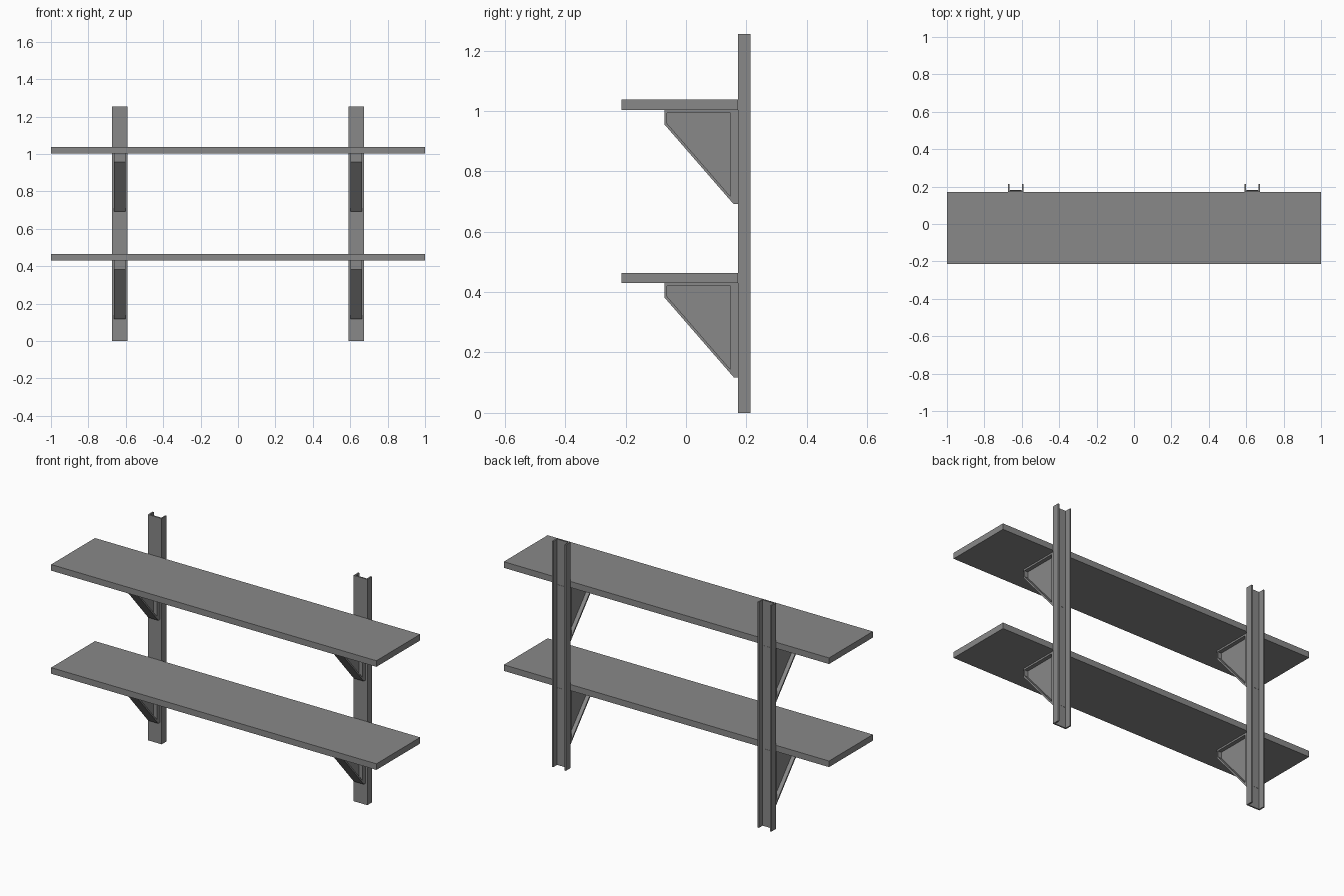
import bpy
import bmesh

cube = bpy.data.objects.get("Cube")
if cube:
    bpy.data.objects.remove(cube, do_unlink=True)

grey = bpy.data.materials.new("plain grey")
grey.use_nodes = True
colour = (0.25, 0.25, 0.25, 1)
grey.diffuse_color = colour
grey.node_tree.nodes["Principled BSDF"].inputs["Base Color"].default_value = colour


def prism(name, profile, axis, start, end, recess=None):
    """Extrude a closed profile: axis 'z' takes (x, y) points, axis 'x' takes (y, z).
    recess = (inner profile, depth) sinks a panel into both ends."""
    def point(p, t):
        return (p[0], p[1], t) if axis == "z" else (t, p[0], p[1])

    bm = bmesh.new()
    count = len(profile)
    caps = [[bm.verts.new(point(p, t)) for p in profile] for t in (start, end)]

    def bridge(a, b):
        for i in range(len(a)):
            j = (i + 1) % len(a)
            bm.faces.new((a[i], a[j], b[j], b[i]))

    bridge(*caps)
    for cap, t, inward in zip(caps, (start, end), (1, -1)):
        if recess:
            inner, depth = recess
            rim = [bm.verts.new(point(p, t)) for p in inner]
            floor = [bm.verts.new(point(p, t + inward * depth)) for p in inner]
            bridge(cap, rim)
            bridge(rim, floor)
            cap = floor
        bm.faces.new(cap)
    bmesh.ops.recalc_face_normals(bm, faces=bm.faces)
    mesh = bpy.data.meshes.new(name)
    bm.to_mesh(mesh)
    bm.free()
    mesh.materials.append(grey)
    obj = bpy.data.objects.new(name, mesh)
    bpy.context.collection.objects.link(obj)
    return obj


FRONT, WALL, BACK = -0.213, 0.172, 0.213
HALF, SHEET = 0.0425, 0.008
LEVELS = {"lower": 0.43, "upper": 1.003}

# Shelf boards
for level, z in LEVELS.items():
    board = [(FRONT, z), (WALL, z), (WALL, z + 0.034), (FRONT, z + 0.034)]
    prism(level + "_shelf", board, "x", -1, 1)

for side, x in (("left", 0.632), ("right", -0.632)):
    # Upright channel, open at the back
    a, b = x - HALF, x + HALF
    channel = [(a, WALL), (b, WALL), (b, BACK), (b - SHEET, BACK),
               (b - SHEET, WALL + SHEET), (a + SHEET, WALL + SHEET),
               (a + SHEET, BACK), (a, BACK)]
    prism(side + "_upright", channel, "z", 0, 1.255)

    # Triangular brackets with a recessed web on each side
    for level, z in LEVELS.items():
        outer = [(-0.072, z), (-0.072, z - 0.047), (0.158, z - 0.312),
                 (0.181, z - 0.312), (0.181, z)]
        inner = [(-0.063, z - 0.01), (-0.063, z - 0.044), (0.146, z - 0.285),
                 (0.147, z - 0.285), (0.147, z - 0.01)]
        prism(f"{side}_{level}_bracket", outer, "x", x - 0.031, x + 0.031,
              (inner, 0.022))
